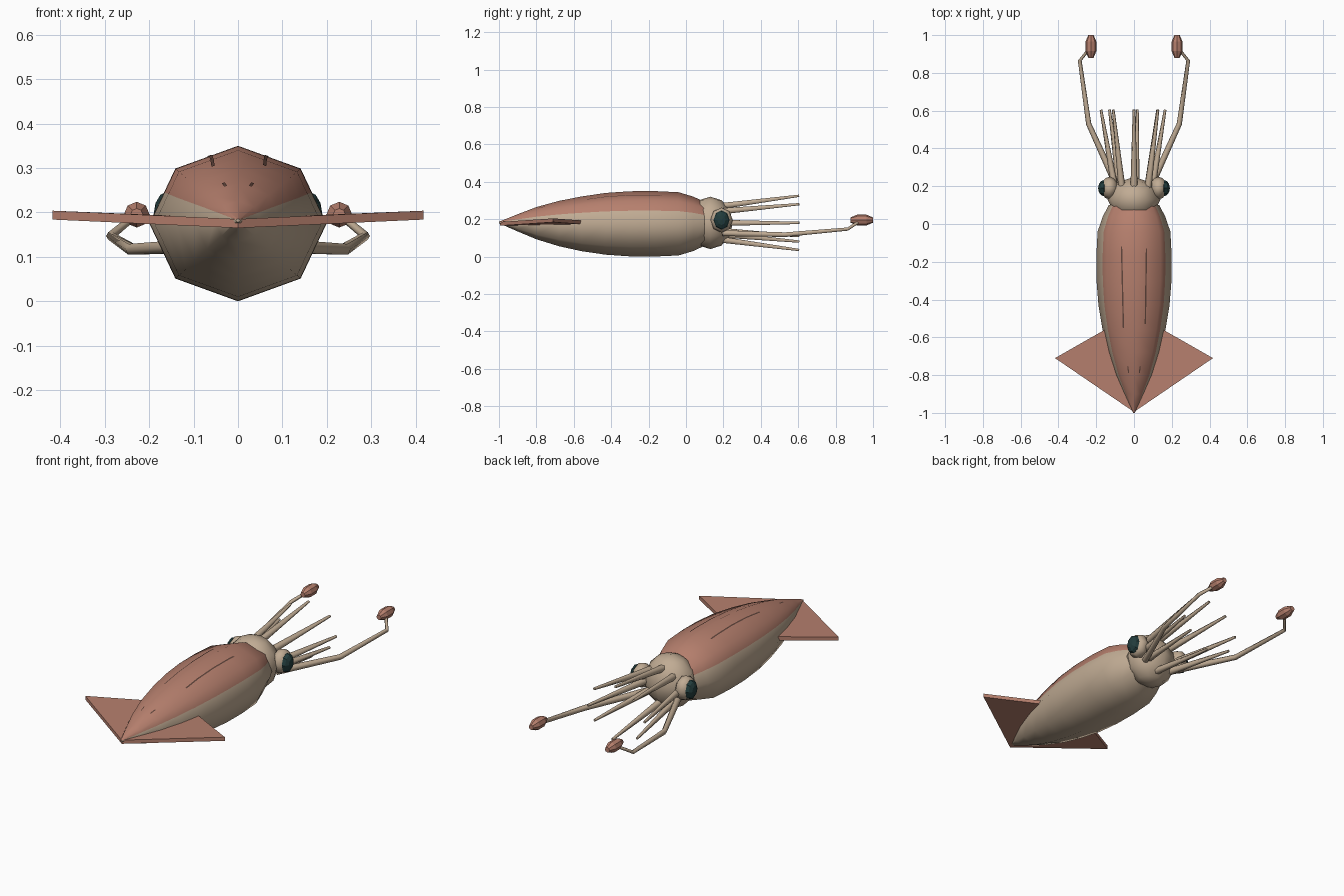
import bpy, bmesh, math
from mathutils import Vector, Matrix

if "Cube" in bpy.data.objects:
    bpy.data.objects.remove(bpy.data.objects["Cube"])


def material(name, rgb):
    m = bpy.data.materials.new(name)
    m.diffuse_color = (*rgb, 1)
    m.use_nodes = True
    m.node_tree.nodes["Principled BSDF"].inputs["Base Color"].default_value = m.diffuse_color
    return m


RED = material("brick red", (0.47, 0.215, 0.155))
TAN = material("pale tan", (0.53, 0.41, 0.295))
TEAL = material("dark teal", (0.016, 0.045, 0.045))
BROWN = material("dark brown", (0.12, 0.06, 0.045))


def finish(name, bm, mats, smooth=True):
    bmesh.ops.recalc_face_normals(bm, faces=bm.faces)
    for f in bm.faces:
        f.smooth = smooth and len(f.verts) < 5
    me = bpy.data.meshes.new(name)
    bm.to_mesh(me)
    bm.free()
    for m in mats:
        me.materials.append(m)
    ob = bpy.data.objects.new(name, me)
    bpy.context.collection.objects.link(ob)
    return ob


def loft(bm, rings):
    """Skin a list of vertex-position rings and cap both ends."""
    vs = [[bm.verts.new(p) for p in r] for r in rings]
    n = len(vs[0])
    for a, b in zip(vs, vs[1:]):
        for i in range(n):
            j = (i + 1) % n
            bm.faces.new((a[i], a[j], b[j], b[i]))
    bm.faces.new(vs[0])
    bm.faces.new(vs[-1][::-1])


def tube(name, pts, radii, mat, sides=6, smooth=True):
    pts = [Vector(p) for p in pts]
    rings = []
    for i, (p, r) in enumerate(zip(pts, radii)):
        d = (pts[min(i + 1, len(pts) - 1)] - pts[max(i - 1, 0)]).normalized()
        u = d.cross(Vector((0, 0, 1))).normalized()
        v = u.cross(d)
        rings.append([p + r * (math.cos(t) * u + math.sin(t) * v)
                      for t in (2 * math.pi * k / sides for k in range(sides))])
    bm = bmesh.new()
    loft(bm, rings)
    return finish(name, bm, [mat], smooth)


def ball(name, centre, size, mat, seg=8, rings=6, axis='Z', smooth=True):
    bm = bmesh.new()
    bmesh.ops.create_uvsphere(bm, u_segments=seg, v_segments=rings, radius=1)
    if axis == 'X':
        bmesh.ops.rotate(bm, verts=bm.verts, matrix=Matrix.Rotation(math.pi / 2, 3, 'Y'))
    bmesh.ops.scale(bm, verts=bm.verts, vec=size)
    bmesh.ops.translate(bm, verts=bm.verts, vec=centre)
    return finish(name, bm, [mat], smooth)


# Mantle: eight-sided body, split along its flanks into red back and tan belly
PROFILE = [(-1, 0.004), (-0.9, 0.046), (-0.8, 0.086), (-0.68, 0.121), (-0.56, 0.146),
           (-0.43, 0.165), (-0.3, 0.174), (-0.17, 0.175), (-0.04, 0.169),
           (0.04, 0.145), (0.1, 0.117)]
WIDE, MID, SPLIT = 1.14, 0.175, 0.57
octagon = [Vector((math.cos(k * math.pi / 4), math.sin(k * math.pi / 4))) for k in range(8)]
section = [octagon[0], octagon[0].lerp(octagon[1], SPLIT), *octagon[1:4],
           octagon[4].lerp(octagon[3], SPLIT), *octagon[4:]]


def mid_z(y):
    return MID + 0.007 * max(0, -y - 0.6) / 0.4


bm = bmesh.new()
loft(bm, [[(c.x * r * WIDE, y, mid_z(y) + c.y * r) for c in section] for y, r in PROFILE])
mantle = finish("mantle", bm, [RED, TAN])
boundary = section[1].y
for p in mantle.data.polygons:
    if len(p.vertices) > 4:
        p.material_index = 1
        continue
    # compare each face's height with the local height of the colour line
    high = 0
    for i in p.vertices:
        co = mantle.data.vertices[i].co
        r = min(PROFILE, key=lambda q: abs(q[0] - co.y))[1]
        high += (co.z - mid_z(co.y)) / r - boundary
    p.material_index = 0 if high > 0 else 1


def back_z(x, y):
    """Height of the mantle back at a point near the midline."""
    for (y0, r0), (y1, r1) in zip(PROFILE, PROFILE[1:]):
        if y0 <= y <= y1:
            r = r0 + (r1 - r0) * (y - y0) / (y1 - y0)
            return mid_z(y) + r - abs(x) * (1 - math.sqrt(0.5)) / (math.sqrt(0.5) * WIDE)
    return MID


# Thin dark lines along the back
def back_line(name, x0, x1, y0, y1, w, steps=12):
    bm = bmesh.new()
    rows = []
    for k in range(steps + 1):
        t = k / steps
        x, y = x0 + (x1 - x0) * t, y0 + (y1 - y0) * t
        rows.append([bm.verts.new((x + s * w, y, back_z(x + s * w, y) + 0.002)) for s in (-1, 1)])
    for a, b in zip(rows, rows[1:]):
        bm.faces.new((a[0], a[1], b[1], b[0]))
    finish(name, bm, [BROWN])


back_line("back_line_left", -0.056, -0.066, -0.55, -0.12, 0.0035)
back_line("back_line_right", 0.06, 0.066, -0.53, -0.13, 0.0035)
for s, side in ((-1, "left"), (1, "right")):
    back_line("tail_mark_" + side, s * 0.028, s * 0.033, -0.79, -0.755, 0.003, 3)

# Fins: one thin diamond plate per side, rising slightly to the tip
for s, side in ((-1, "left"), (1, "right")):
    bm = bmesh.new()
    outline = [(0, -0.995, 0.175), (0.418, -0.71, 0.194), (0.155, -0.56, 0.183), (0, -0.56, 0.175)]
    loft(bm, [[(s * x, y, z + dz) for x, y, z in outline] for dz in (-0.01, 0.01)])
    finish("fin_" + side, bm, [RED], smooth=False)

# Head
ball("head", (0, 0.13, 0.18), (0.14, 0.12, 0.14), TAN)

# Eyes, tentacles and clubs
for s, side in ((-1, "left"), (1, "right")):
    ball("eyeball_" + side, (s * 0.13, 0.19, 0.195), (0.045, 0.06, 0.067), TAN, axis='X')
    ball("pupil_" + side, (s * 0.159, 0.19, 0.195), (0.031, 0.043, 0.052), TEAL, axis='X', smooth=False)
    tube("tentacle_" + side,
         [(s * 0.09, 0.2, 0.125), (s * 0.24, 0.53, 0.117), (s * 0.287, 0.865, 0.147), (s * 0.235, 0.93, 0.19)],
         [0.018, 0.014, 0.01, 0.008], TAN)
    tube("club_" + side, [(s * 0.228, y, 0.195) for y in (0.88, 0.915, 0.965, 1.0)],
         [0.014, 0.029, 0.029, 0.014], RED, sides=8, smooth=False)

# Eight tapering arms fanning out from the head
ARM_TIPS = [(0, 0.325), (0.127, 0.28), (-0.11, 0.28), (0.165, 0.18),
            (-0.175, 0.18), (0.125, 0.11), (-0.13, 0.08), (0.018, 0.035)]
for i, (x, z) in enumerate(ARM_TIPS):
    root = (x * 0.58, 0.19, 0.18 + (z - 0.18) * 0.62)
    tube(f"arm_{i + 1}", [root, (x, 0.605, z)], [0.019, 0.007], TAN)
